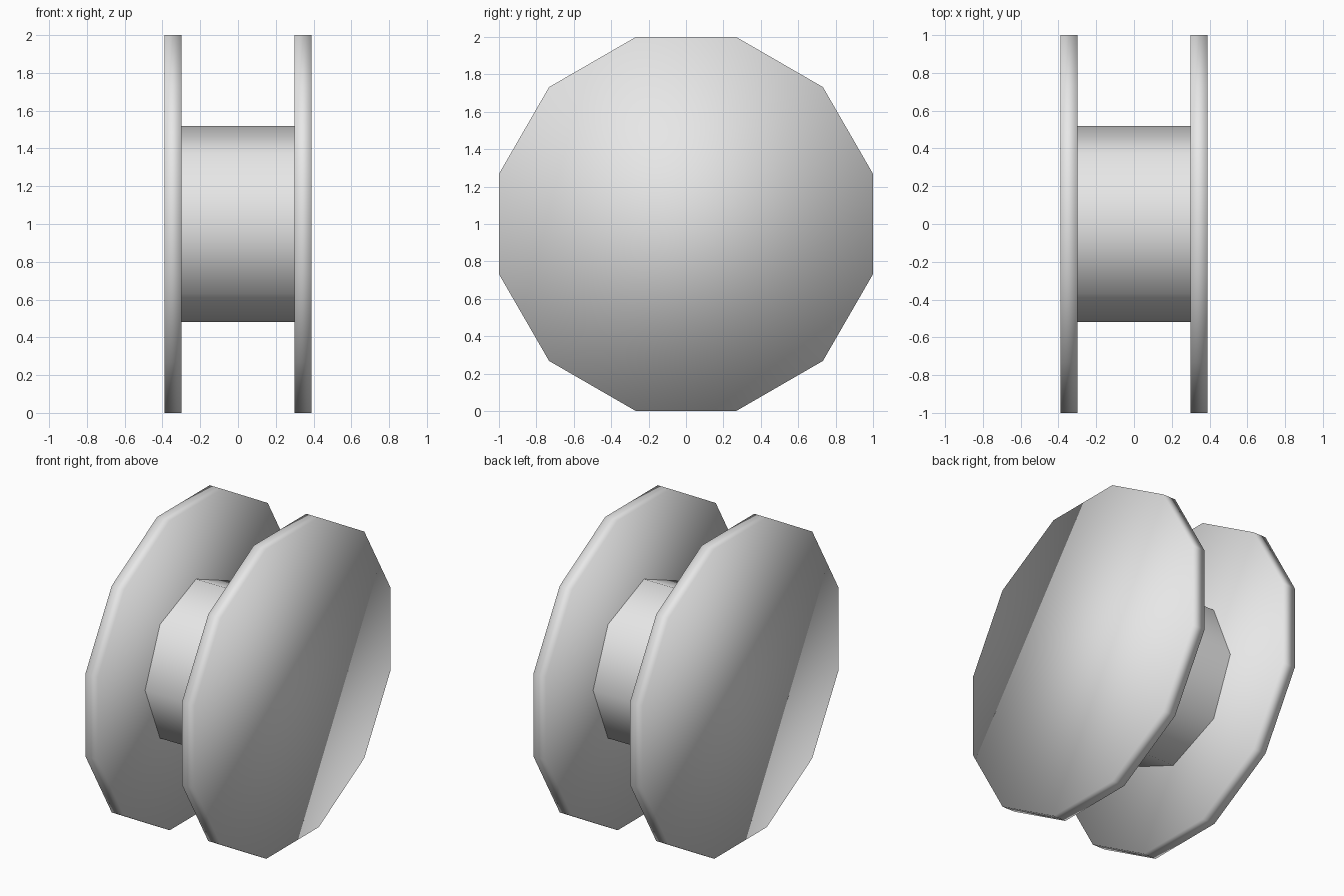
import bpy, bmesh
from math import cos, radians
from mathutils import Matrix

cube = bpy.data.objects.get("Cube")
if cube:
    bpy.data.objects.remove(cube, do_unlink=True)

# One plain grey for the whole spool
grey = bpy.data.materials.new("light_grey")
grey.use_nodes = True
colour = (0.8, 0.8, 0.8, 1)
grey.diffuse_color = colour
grey.node_tree.nodes["Principled BSDF"].inputs["Base Color"].default_value = colour


def drum(name, sides, radius, x_min, x_max, turn=0, caps=True):
    """Smooth-shaded prism lying along x, centred at height 1."""
    bm = bmesh.new()
    place = (Matrix.Translation(((x_min + x_max) / 2, 0, 1))
             @ Matrix.Rotation(radians(90), 4, 'Y')
             @ Matrix.Rotation(radians(turn), 4, 'Z'))
    bmesh.ops.create_cone(bm, cap_ends=caps, cap_tris=False, segments=sides,
                          radius1=radius, radius2=radius,
                          depth=x_max - x_min, matrix=place)
    for face in bm.faces:
        face.smooth = True
    mesh = bpy.data.meshes.new(name)
    bm.to_mesh(mesh)
    bm.free()
    mesh.materials.append(grey)
    obj = bpy.data.objects.new(name, mesh)
    bpy.context.collection.objects.link(obj)
    return obj


INNER, OUTER = 0.3, 0.39

# Twelve-sided end discs with a flat side at the top and bottom
disc_radius = 1 / cos(radians(15))
drum("right_disc", 12, disc_radius, -OUTER, -INNER, turn=15)
drum("left_disc", 12, disc_radius, INNER, OUTER, turn=15)

# Eight-sided hub between the discs
drum("hub", 8, 0.52, -INNER, INNER, caps=False)
